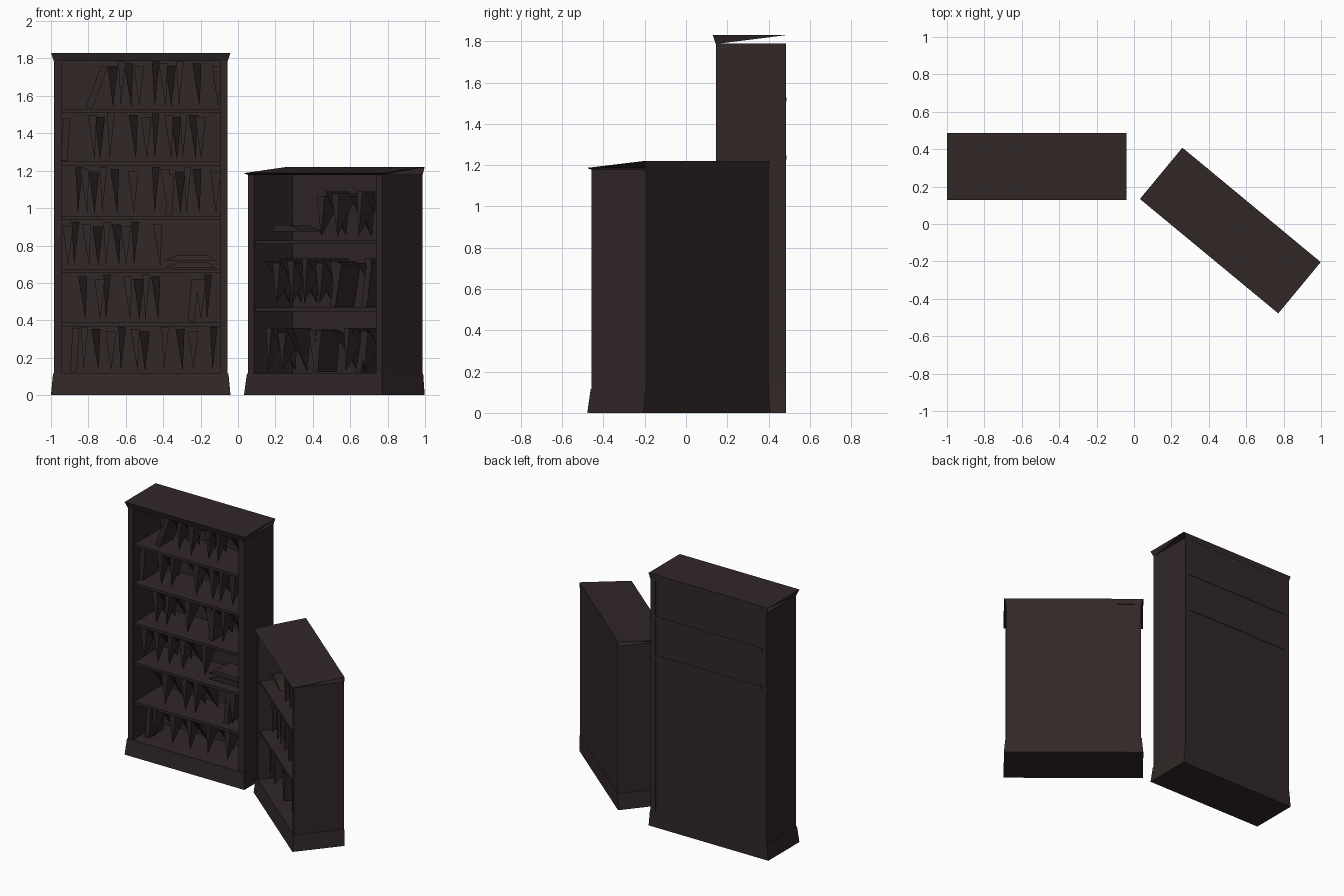
import bpy, bmesh, math
from mathutils import Matrix, Vector

if "Cube" in bpy.data.objects:
    bpy.data.objects.remove(bpy.data.objects["Cube"])

wood = bpy.data.materials.new("dark_brown_wood")
wood.diffuse_color = (0.032, 0.0205, 0.0205, 1)
wood.use_nodes = True
wood.node_tree.nodes["Principled BSDF"].inputs["Base Color"].default_value = wood.diffuse_color

HW, HD = 0.48, 0.178            # half width and depth of plinth and top
BW, BF, T = 0.465, -0.163, 0.042  # body half width, body front, side thickness


def make(name, mesh, frame):
    """Turn a bmesh into a placed object."""
    bmesh.ops.recalc_face_normals(mesh, faces=mesh.faces)
    data = bpy.data.meshes.new(name)
    mesh.to_mesh(data)
    mesh.free()
    data.materials.append(wood)
    obj = bpy.data.objects.new(name, data)
    obj.matrix_world = frame
    bpy.context.collection.objects.link(obj)
    return obj


def loft(name, low, high, frame):
    """Solid between two rectangles (x0, x1, y0, y1, z)."""
    bm = bmesh.new()
    rings = []
    for x0, x1, y0, y1, z in (low, high):
        rings.append([bm.verts.new(p) for p in
                      ((x0, y0, z), (x1, y0, z), (x1, y1, z), (x0, y1, z))])
    a, b = rings
    bm.faces.new(a)
    bm.faces.new(b)
    for i in range(4):
        j = (i + 1) % 4
        bm.faces.new((a[i], a[j], b[j], b[i]))
    return make(name, bm, frame)


def box(name, x0, x1, y0, y1, z0, z1, frame):
    return loft(name, (x0, x1, y0, y1, z0), (x0, x1, y0, y1, z1), frame)


def wedge_book(name, x, z0, z1, i, frame):
    """Upright book that narrows to a point at its foot."""
    bm = bmesh.new()
    w = 0.020 + 0.004 * (i % 3)
    z1 -= 0.012 * (i % 3)
    foot_x = x + (-0.3, 0.6, 0.1)[i % 3] * w
    y0, y1 = -0.09, 0.07
    top = [bm.verts.new(p) for p in ((x - w, y0, z1), (x + w, y0, z1),
                                     (x + w, y1, z1), (x - w, y1, z1))]
    foot = bm.verts.new((foot_x, (y0, y1)[i % 2], z0))
    bm.faces.new(top)
    for k in range(4):
        bm.faces.new((top[k], top[(k + 1) % 4], foot))
    make(name, bm, frame)


def leaning_book(name, x, z0, z1, lean, frame):
    """Full block book, tilted sideways by lean radians."""
    h = z1 - z0
    tilt = frame @ Matrix.Translation((x, 0, z0)) @ Matrix.Rotation(lean, 4, 'Y')
    box(name, -0.018, 0.018, -0.09, 0.07, 0.005, h, tilt)


def bookcase(label, height, cap_front, shelves, poke, frame):
    body_top = height - 0.04
    # flared plinth
    loft(label + "_plinth", (-HW, HW, -HD, HD, 0),
         (-BW - 0.004, BW + 0.004, BF - 0.003, HD, 0.115), frame)
    # sides and back
    for side, s in (("left", -1), ("right", 1)):
        a, b = sorted((s * BW, s * (BW - T)))
        box(f"{label}_{side}_side", a, b, BF, HD, 0.11, body_top, frame)
    box(label + "_back", -BW + T, BW - T, 0.16, HD - 0.001, 0.11, body_top, frame)
    # shelves, some of which show through the back
    for i, z in enumerate(shelves):
        back = HD + 0.002 if i in poke else 0.165
        box(f"{label}_shelf_{i}", -BW + T - 0.005, BW - T + 0.005, -0.15, back,
            z - 0.012, z + 0.008, frame)
    # flared top board, its front edge at cap_front, open at the rear of each end
    bm = bmesh.new()
    low = body_top - 0.003
    tfl, tfr, tbr, tbl, lfl, lfr, lbr, lbl = [bm.verts.new(p) for p in (
        (-HW, -HD, cap_front), (HW, -HD, cap_front), (HW, HD, height), (-HW, HD, height),
        (-BW, BF, low), (BW, BF, low), (BW, HD, low), (-BW, HD, low))]
    for f in ((tfl, tfr, tbr, tbl), (lfl, lfr, tfr, tfl), (lbr, lbl, tbl, tbr),
              (lfl, lbl, lbr, lfr), (lfr, tbr, tfr), (lfl, tfl, tbl)):
        bm.faces.new(f)
    make(label + "_top", bm, frame)


def fill(label, rows, shift, frame):
    for r, (z0, z1, xs) in enumerate(rows):
        for i, x in enumerate(xs):
            wedge_book(f"{label}_book_{r}_{i}", x + shift, z0, z1, i + r, frame)


# tall bookcase
tall = Matrix.Translation((-0.52, 0.3075, 0))
bookcase("tall_case", 1.83, 1.83, (0.38, 0.665, 0.95, 1.24, 1.52), (3, 4), tall)
fill("tall", (
    (0.13, 0.365, (-.82, -.76, -.68, -.62, -.55, -.50, -.39, -.31, -.24, -.13)),
    (0.40, 0.645, (-.83, -.74, -.70, -.59, -.53, -.49, -.44, -.20, -.16)),
    (0.69, 0.925, (-.91, -.87, -.81, -.75, -.70, -.65, -.60, -.55, -.43)),
    (0.97, 1.22, (-.85, -.82, -.77, -.72, -.66, -.56, -.44, -.39, -.31, -.27, -.22, -.12)),
    (1.26, 1.51, (-.78, -.74, -.68, -.56, -.49, -.44, -.37, -.33, -.29, -.24, -.20)),
    (1.54, 1.785, (-.67, -.62, -.585, -.53, -.44, -.40, -.36, -.31, -.22, -.11)),
), 0.52, tall)
for i, (x, z0, z1, lean) in enumerate(((-.88, .12, .36, .06), (-.25, .39, .62, .08),
                                       (-.37, .96, 1.18, .05), (-.93, 1.25, 1.48, .06),
                                       (-.80, 1.53, 1.77, .36))):
    leaning_book(f"tall_leaning_book_{i}", x + 0.52, z0, z1, lean, tall)
# books lying flat
for i, z in enumerate((0.68, 0.72)):
    loft(f"tall_flat_book_{i}", (0.13, 0.40, -0.09, 0.07, z),
         (0.20, 0.36, -0.09, 0.07, z + 0.03), tall)

# short bookcase, turned towards the corner
short = Matrix.Translation((0.515, -0.035, 0)) @ Matrix.Rotation(math.radians(-39.6), 4, 'Z')
bookcase("short_case", 1.22, 1.187, (0.46, 0.82), (), short)
fill("short", (
    (0.13, 0.36, (-.38, -.34, -.29, -.24, -.08, .10, .16, .22, .28, .33)),
    (0.49, 0.73, (-.38, -.33, -.28, -.23, -.18, -.13, -.08, -.03, .02, .07, .26, .31)),
    (0.85, 1.09, (-.02, .03, .08, .20, .25, .31)),
), 0, short)
for i, (x, z0, z1, lean) in enumerate(((-.06, .12, .35, .12), (.24, .12, .35, .2),
                                       (.06, .47, .71, .2), (.28, .47, .71, .15))):
    leaning_book(f"short_leaning_book_{i}", x, z0, z1, lean, short)
loft("short_flat_book", (-0.36, -0.14, -0.09, 0.07, 0.875),
     (-0.34, -0.24, -0.09, 0.07, 0.91), short)
